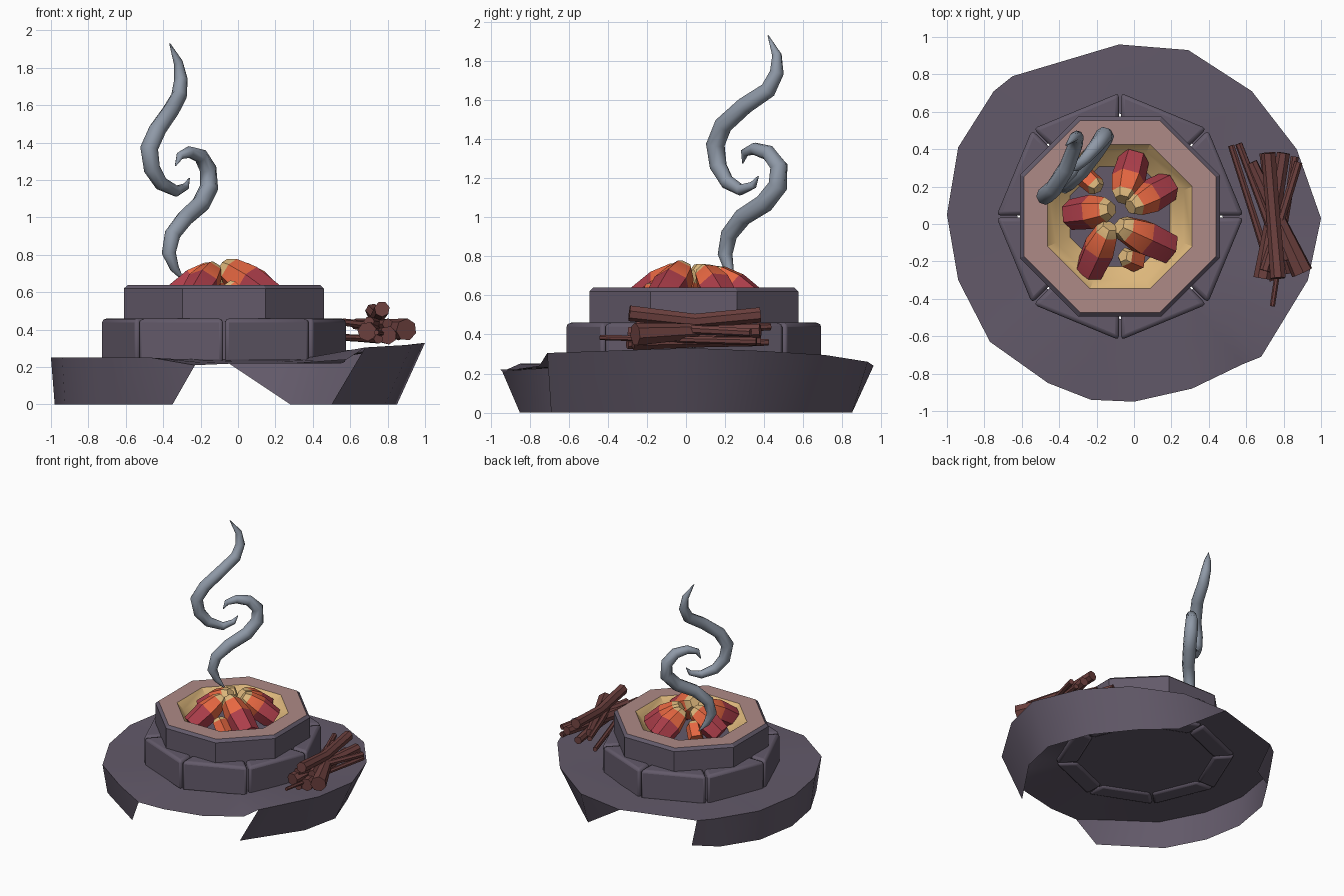
import bpy, bmesh, math
from mathutils import Vector

if "Cube" in bpy.data.objects:
    bpy.data.objects.remove(bpy.data.objects["Cube"])


def mat(name, r, g, b):
    lin = lambda c: ((c / 255 + 0.055) / 1.055) ** 2.4
    m = bpy.data.materials.new(name)
    m.diffuse_color = (lin(r), lin(g), lin(b), 1)
    m.use_nodes = True
    m.node_tree.nodes["Principled BSDF"].inputs["Base Color"].default_value = m.diffuse_color
    return m


STONE = mat("purple_stone", 99, 90, 106)
RIM = mat("pink_rim", 174, 138, 134)
CREAM = mat("glow_cream", 222, 184, 124)
ORANGE = mat("ember_orange", 232, 104, 66)
RED = mat("ember_red", 172, 62, 74)
WOOD = mat("brown_wood", 108, 64, 62)
SMOKE = mat("blue_grey_smoke", 143, 153, 167)


def make(name, verts, faces, mats, idx=None, angle=35, fix=True):
    """Mesh object with optional per-face material indices."""
    me = bpy.data.meshes.new(name)
    me.from_pydata([tuple(v) for v in verts], [], faces)
    for m in mats:
        me.materials.append(m)
    if idx:
        me.polygons.foreach_set("material_index", idx)
    if fix:
        bm = bmesh.new()
        bm.from_mesh(me)
        bmesh.ops.recalc_face_normals(bm, faces=bm.faces)
        bm.to_mesh(me)
        bm.free()
    me.shade_smooth()
    me.set_sharp_from_angle(angle=math.radians(angle))
    ob = bpy.data.objects.new(name, me)
    bpy.context.collection.objects.link(ob)
    return ob


def tube(name, pts, sides, mats, seg_mat=None, angle=50, phase=0.0):
    """Closed tube through (x, y, z, radius) points; seg_mat colours each segment."""
    P = [Vector(p[:3]) for p in pts]
    verts, faces, idx = [], [], []
    ref = Vector((0.75, -0.6, 0.25))
    n = len(P)
    for i, p in enumerate(P):
        t = (P[min(i + 1, n - 1)] - P[max(i - 1, 0)]).normalized()
        u = (ref - t * ref.dot(t)).normalized()
        v = t.cross(u)
        for k in range(sides):
            a = math.tau * k / sides + phase
            verts.append(p + (u * math.cos(a) + v * math.sin(a)) * pts[i][3])
    for i in range(n - 1):
        for k in range(sides):
            k2 = (k + 1) % sides
            faces.append((i * sides + k, i * sides + k2, (i + 1) * sides + k2, (i + 1) * sides + k))
            idx.append(seg_mat[i] if seg_mat else 0)
    faces += [tuple(range(sides))[::-1], tuple((n - 1) * sides + k for k in range(sides))]
    idx += [seg_mat[0], seg_mat[-1]] if seg_mat else [0, 0]
    return make(name, verts, faces, mats, idx, angle)


CX, CY = -0.075, 0.04

# Ground shell: uneven rim (x, y, z), open underneath, with two gaps in the skirt
rim = [(1, .03, .33), (.87, .40, .315), (.63, .71, .295), (.29, .93, .26), (-.08, .96, .24),
       (-.65, .79, .24), (-.75, .71, .25), (-.94, .41, .25), (-1, .05, .25), (-.94, -.3, .25),
       (-.77, -.63, .25), (-.46, -.85, .25), (-.23, -.94, .21), (0, -.95, .22), (.31, -.88, .22),
       (.58, -.75, .24), (.68, -.71, .305), (.93, -.3, .32)]
foot = {3: (.28, .85), 5: (-.57, .74), 11: (-.35, -.85), 16: (.5, -.69)}
n = len(rim)
verts = list(rim)
for f in (0.5, 1.0):                      # middle and inner rings of the top
    for x, y, z in rim:
        d = Vector((x - CX, y - CY))
        q = d.lerp(d.normalized() * 0.55, f)
        verts.append((CX + q.x, CY + q.y, z + (0.24 - z) * f))
for i, (x, y, z) in enumerate(rim):
    fx, fy = foot.get(i, (0.915 * x - 0.065, 0.9 * y))
    verts.append((fx, fy, 0))
faces = []
for i in range(n):
    j = (i + 1) % n
    faces += [(i, j, n + j, n + i), (n + i, n + j, 2 * n + j, 2 * n + i)]
    if i in (16, 17, 0, 1, 2) or 5 <= i <= 10:
        faces.append((3 * n + i, 3 * n + j, j, i))
faces += [(3 * n + 3, 4, 3), (3 * n + 11, 12, 11)]   # slanted skirt ends
used = sorted({v for f in faces for v in f})
remap = {v: k for k, v in enumerate(used)}
make("ground_shell", [verts[v] for v in used], [tuple(remap[v] for v in f) for f in faces],
     [STONE], fix=False)

# Fire bowl: eight-sided lathe, colour by profile segment
prof = [(.579, .235, 0), (.579, .62, 0), (.556, .64, 1), (.418, .64, 2),
        (.37, .59, 2), (.29, .525, 0)]
verts, faces, idx = [], [], []
for r, z, _ in prof:
    for k in range(8):
        a = math.radians(22.5 + 45 * k)
        verts.append((CX + r * math.cos(a), CY + r * math.sin(a), z))
for i in range(len(prof) - 1):
    for k in range(8):
        k2 = (k + 1) % 8
        faces.append((i * 8 + k, i * 8 + k2, i * 8 + 8 + k2, i * 8 + 8 + k))
        idx.append(prof[i][2])
faces += [tuple(range(8))[::-1], tuple(range(len(prof) * 8 - 8, len(prof) * 8))]
idx += [0, 0]
make("fire_bowl", verts, faces, [STONE, RIM, CREAM], idx, 30)

# Ring of eight bevelled blocks
for b in range(8):
    a0, a1 = math.radians(45 * b + 0.5), math.radians(45 * b + 44.5)
    ring = [(r * math.cos(a), r * math.sin(a)) for r, a in ((.5, a0), (.66, a0), (.66, a1), (.5, a1))]
    verts = [(CX + x, CY + y, z) for z in (.22, .46) for x, y in ring]
    faces = [(3, 2, 1, 0), (4, 5, 6, 7)] + [(k, (k + 1) % 4, (k + 1) % 4 + 4, k + 4) for k in range(4)]
    ob = make(f"ring_block_{b + 1}", verts, faces, [STONE])
    bev = ob.modifiers.new("bevel", "BEVEL")
    bev.width, bev.segments = 0.022, 2

# Embers leaning to the middle: outer end, inner end, size; red, orange, cream tip
embers = [((.00, .35, .56), (-.06, .13, .72), 1), ((.18, .20, .56), (-.02, .09, .73), 1),
          ((.18, -.13, .56), (-.08, -.01, .74), 1.1), ((-.24, -.25, .56), (-.13, -.01, .73), 1),
          ((-.34, .05, .57), (-.12, .08, .73), 1)]
for e, (o, t, s) in enumerate(embers):
    o, t = Vector(o), Vector(t)
    pts = [(*o.lerp(t, f), r * s) for f, r in ((0, .082), (.5, .092), (.86, .068), (1, .042))]
    tube(f"ember_{e + 1}", pts, 6, [RED, ORANGE, CREAM], [0, 1, 2], 25, phase=e * 0.7)
for e, (o, t) in enumerate([((.02, -.2, .55), (-.06, -.17, .64)), ((-.28, .27, .6), (-.19, .19, .68))]):
    o, t = Vector(o), Vector(t)
    pts = [(*o.lerp(t, f), r) for f, r in ((0, .06), (.8, .055), (1, .035))]
    tube(f"small_ember_{e + 1}", pts, 5, [ORANGE, CREAM], [0, 1], 25, phase=e)

# Smoke curls
tube("lower_smoke", [
    (-.29, .25, .66, .003), (-.34, .22, .73, .025), (-.37, .20, .81, .038), (-.35, .22, .91, .043),
    (-.28, .29, 1.0, .047), (-.20, .40, 1.07, .05), (-.155, .47, 1.16, .05), (-.16, .475, 1.26, .046),
    (-.20, .42, 1.33, .04), (-.26, .35, 1.35, .032), (-.31, .30, 1.33, .022), (-.335, .29, 1.275, .003)],
    8, [SMOKE])
tube("upper_smoke", [
    (-.26, .37, 1.21, .003), (-.28, .345, 1.165, .02), (-.33, .28, 1.14, .03), (-.41, .21, 1.18, .038),
    (-.46, .165, 1.26, .045), (-.475, .15, 1.37, .048), (-.43, .19, 1.47, .047), (-.36, .30, 1.57, .045),
    (-.315, .42, 1.65, .042), (-.305, .465, 1.74, .036), (-.32, .465, 1.83, .025), (-.365, .42, 1.93, .003)],
    8, [SMOKE])

# Firewood bundle: start, end, start radius, end radius, sag
sticks = [((.77, -.29, .51), (.72, .38, .50), .042, .04, .035), ((.90, -.26, .40), (.63, .33, .43), .06, .03, 0),
          ((.69, -.29, .39), (.80, .38, .42), .052, .036, 0), ((.80, -.27, .37), (.70, .38, .37), .05, .03, .0),
          ((.74, -.44, .385), (.86, .36, .365), .014, .022, 0), ((.75, -.3, .35), (.52, .42, .36), .025, .018, 0),
          ((.80, -.2, .43), (.56, .43, .44), .03, .02, .01), ((.70, -.25, .44), (.88, .33, .41), .03, .022, 0)]
for s, (a, b, r0, r1, sag) in enumerate(sticks):
    a, b = Vector(a), Vector(b)
    m = a.lerp(b, .5) - Vector((0, 0, sag))
    tube(f"firewood_{s + 1}", [(*a, r0), (*m, (r0 + r1) * .46), (*b, r1)], 7, [WOOD])
